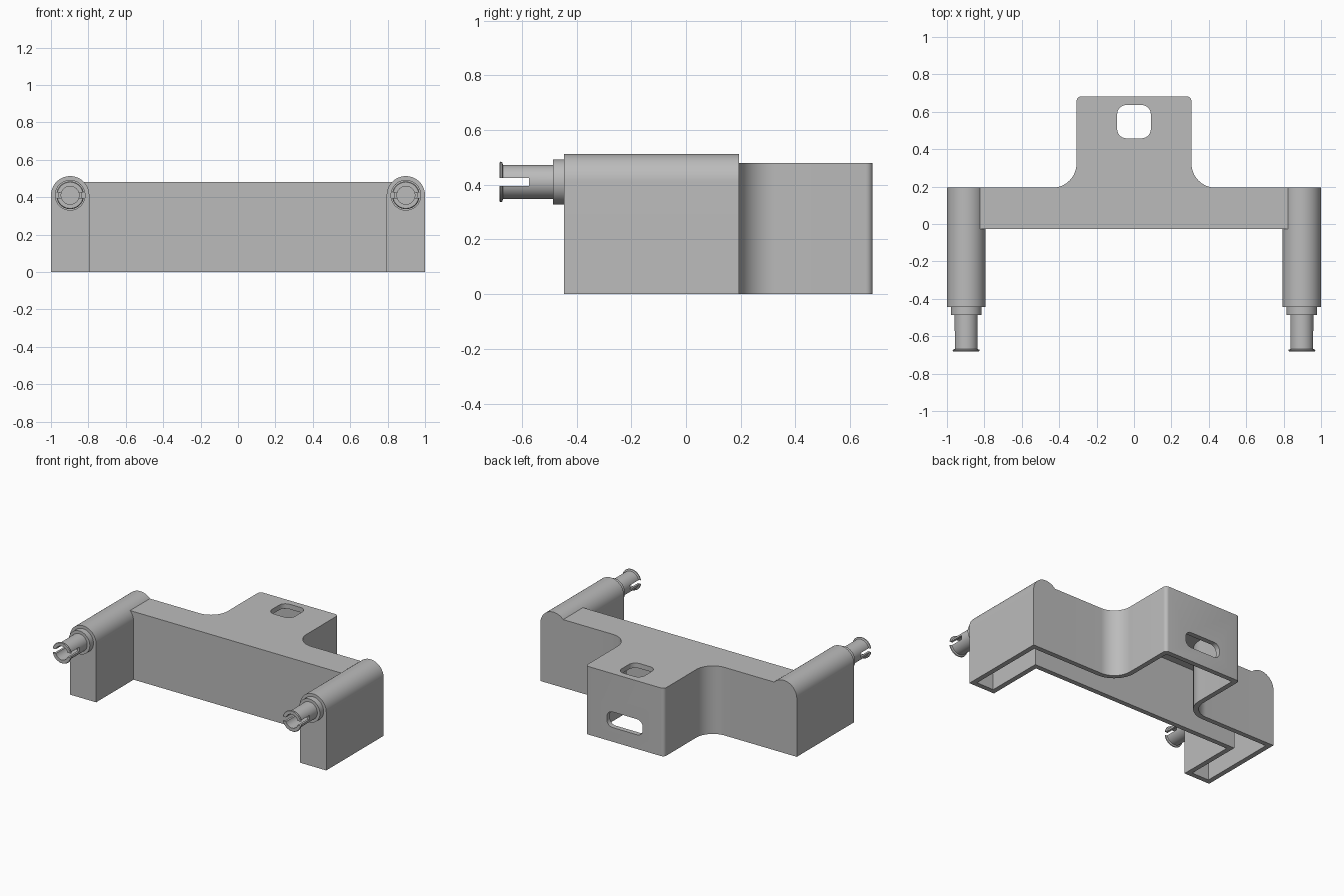
import bpy, bmesh
from math import cos, sin, pi, radians
from mathutils import Matrix, Vector

cube = bpy.data.objects.get("Cube")
if cube:
    bpy.data.objects.remove(cube, do_unlink=True)

WALL = 0.035
ARM_X, ARM_R, ARM_Z = 0.8975, 0.1025, 0.41
FRONT, BACK, REAR = -0.445, 0.194, 0.682

grey = bpy.data.materials.new("plain grey")
grey.use_nodes = True
grey.diffuse_color = (0.5, 0.5, 0.5, 1)
grey.node_tree.nodes["Principled BSDF"].inputs["Base Color"].default_value = (0.5, 0.5, 0.5, 1)


def finish(name, bm):
    bmesh.ops.recalc_face_normals(bm, faces=bm.faces)
    mesh = bpy.data.meshes.new(name)
    bm.to_mesh(mesh)
    bm.free()
    mesh.materials.append(grey)
    ob = bpy.data.objects.new(name, mesh)
    bpy.context.collection.objects.link(ob)
    return ob


def extrude(name, points, offset):
    """Closed outline of 3D points swept along a vector."""
    bm = bmesh.new()
    face = bm.faces.new([bm.verts.new(p) for p in points])
    new = bmesh.ops.extrude_face_region(bm, geom=[face])["geom"]
    bmesh.ops.translate(bm, vec=offset, verts=[v for v in new if isinstance(v, bmesh.types.BMVert)])
    return finish(name, bm)


def arc(cx, cy, r, start, end, n):
    angles = [radians(start + (end - start) * i / n) for i in range(n + 1)]
    return [(cx + r * cos(a), cy + r * sin(a)) for a in angles]


def rounded_rect(cx, cy, w, h, r):
    pts = []
    for i, (sx, sy) in enumerate([(1, 1), (-1, 1), (-1, -1), (1, -1)]):
        pts += arc(cx + sx * (w / 2 - r), cy + sy * (h / 2 - r), r, 90 * i, 90 * i + 90, 8)
    return pts


def combine(target, others, operation):
    """Apply booleans and drop the helper objects."""
    for other in others:
        mod = target.modifiers.new("Boolean", "BOOLEAN")
        mod.operation, mod.solver, mod.object = operation, "EXACT", other
        other.hide_render = True
        deps = bpy.context.evaluated_depsgraph_get()
        mesh = bpy.data.meshes.new_from_object(target.evaluated_get(deps))
        target.modifiers.clear()
        target.data = mesh
        bpy.data.objects.remove(other, do_unlink=True)


def housing(name, inset, bottom):
    """T-shaped body joined to two round-topped arms, shrunk by inset."""
    fillet, corner = 0.13 + inset, max(0.025 - inset, 0.004)
    side, rear, back = 0.307 - inset, REAR - inset, BACK - inset
    half = [(ARM_X, -0.027 + inset), (ARM_X, back)]
    half += arc(side + fillet, back + fillet, fillet, 270, 180, 16)
    half += arc(side - corner, rear - corner, corner, 0, 90, 6)
    plan = half + [(-x, y) for x, y in reversed(half)]
    body = extrude(name, [(x, y, bottom) for x, y in plan], (0, 0, 0.48 - inset - bottom))
    arms = []
    for s in (-1, 1):
        r = ARM_R - inset
        section = [(s * ARM_X + r, bottom)] + arc(s * ARM_X, ARM_Z, r, 0, 180, 32)
        section.append((s * ARM_X - r, bottom))
        arms.append(extrude("arm", [(x, FRONT + inset, z) for x, z in section],
                            (0, BACK - FRONT - 2 * inset, 0)))
    combine(body, arms, "UNION")
    return body


def smooth(ob):
    bpy.ops.object.select_all(action="DESELECT")
    ob.select_set(True)
    bpy.context.view_layer.objects.active = ob
    bpy.ops.object.shade_smooth_by_angle(angle=radians(30))


# Hollow housing, open underneath
shell = housing("housing", 0, 0)
cavity = housing("cavity", WALL, -0.05)

# Openings in the top and in the rear wall
top_hole = extrude("top_hole", [(x, y, 0.4) for x, y in rounded_rect(0, 0.547, 0.18, 0.178, 0.05)],
                   (0, 0, 0.2))
rear_slot = extrude("rear_slot", [(x, 0.6, z) for x, z in rounded_rect(0, 0.155, 0.28, 0.11, 0.045)],
                    (0, 0.2, 0))
combine(shell, [cavity, top_hole, rear_slot], "DIFFERENCE")
smooth(shell)

# Split snap pegs on the arm fronts
PROFILE = [(0, -0.44), (0.082, -0.44), (0.082, -0.486), (0.062, -0.486), (0.062, -0.668),
           (0.072, -0.672), (0.074, -0.677), (0.07, -0.682), (0.048, -0.682), (0.048, -0.5), (0, -0.5)]
for side, s in (("right", -1), ("left", 1)):
    bm = bmesh.new()
    verts = [bm.verts.new((s * ARM_X + r, y, ARM_Z)) for r, y in PROFILE]
    edges = [bm.edges.new(pair) for pair in zip(verts, verts[1:])]
    bmesh.ops.spin(bm, geom=verts + edges, cent=(s * ARM_X, 0, ARM_Z), axis=(0, 1, 0),
                   angle=2 * pi, steps=40, use_merge=True)
    bmesh.ops.remove_doubles(bm, verts=bm.verts, dist=0.0001)
    peg = finish(side + "_peg", bm)
    bm = bmesh.new()
    bmesh.ops.create_cube(bm, size=1, matrix=Matrix.LocRotScale(
        Vector((s * ARM_X, -0.643, ARM_Z)), None, Vector((0.3, 0.14, 0.03))))
    combine(peg, [finish("slit", bm)], "DIFFERENCE")
    smooth(peg)
